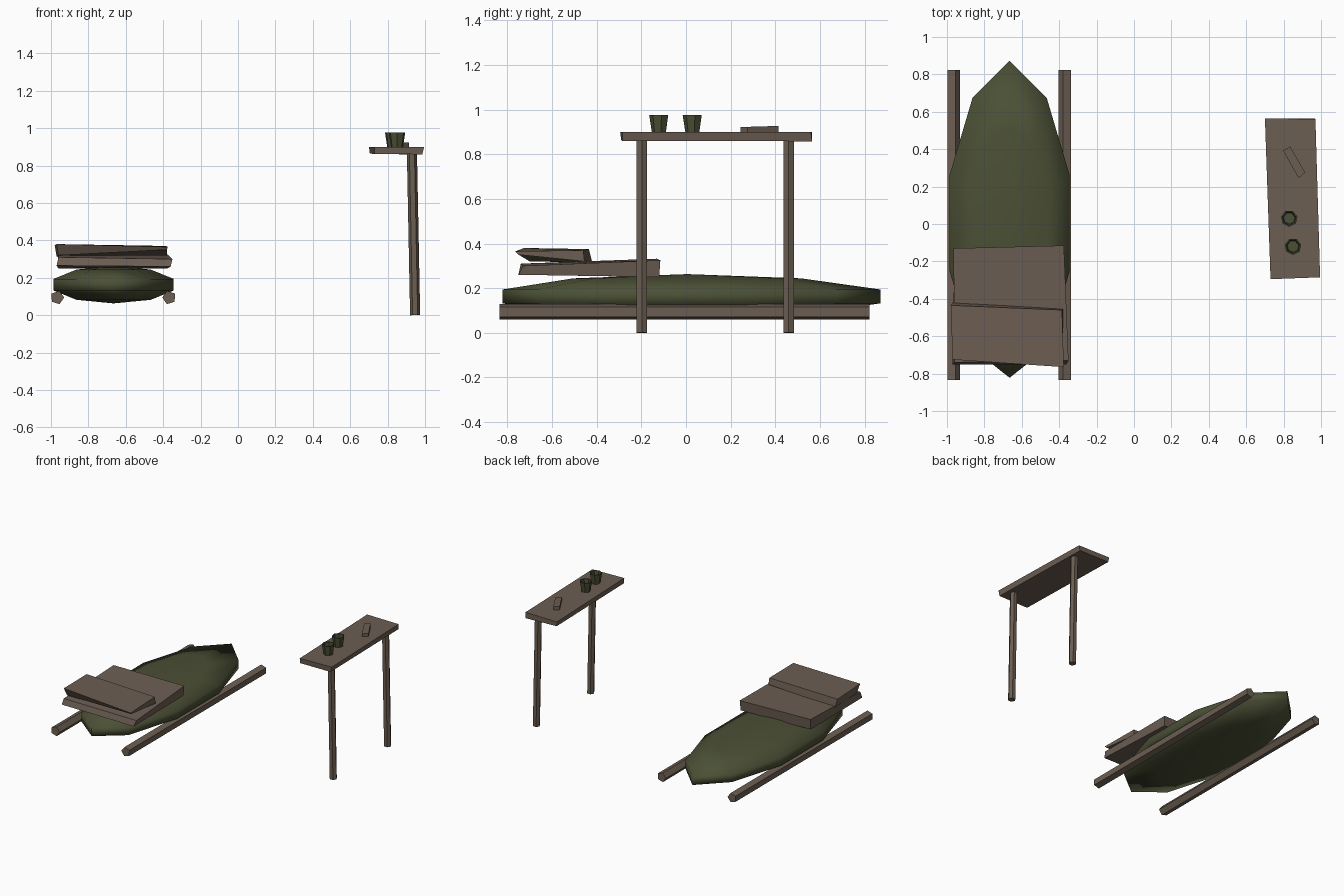
import bpy, bmesh, math
from mathutils import Matrix, Vector

if "Cube" in bpy.data.objects:
    bpy.data.objects.remove(bpy.data.objects["Cube"])


def material(name, rgb):
    m = bpy.data.materials.new(name)
    m.diffuse_color = (*rgb, 1)
    m.use_nodes = True
    m.node_tree.nodes["Principled BSDF"].inputs["Base Color"].default_value = m.diffuse_color
    return m


WOOD = material("weathered_wood", (0.15, 0.112, 0.085))
CLOTH = material("olive_cloth", (0.07, 0.08, 0.036))


def finish(name, bm, mat, smooth=False):
    bmesh.ops.recalc_face_normals(bm, faces=bm.faces)
    me = bpy.data.meshes.new(name)
    for f in bm.faces:
        f.smooth = smooth
    bm.to_mesh(me)
    bm.free()
    me.materials.append(mat)
    ob = bpy.data.objects.new(name, me)
    bpy.context.collection.objects.link(ob)
    return ob


def slab(name, bottom, top, mat):
    """Slightly crooked board from four bottom and four top corners."""
    bm = bmesh.new()
    b = [bm.verts.new(p) for p in bottom]
    t = [bm.verts.new(p) for p in top]
    bm.faces.new(b[::-1])
    bm.faces.new(t)
    for i in range(4):
        j = (i + 1) % 4
        bm.faces.new((b[i], b[j], t[j], t[i]))
    return finish(name, bm, mat)


def rod(name, start, end, r1, r2, sides, mat, hollow=0, turn=0):
    """Tapered rod between two points, optionally hollowed at the far end."""
    a, b = Vector(start), Vector(end)
    d = b - a
    bm = bmesh.new()
    bmesh.ops.create_cone(bm, cap_ends=True, segments=sides, radius1=r1,
                          radius2=r2, depth=d.length)
    if hollow:
        bm.faces.ensure_lookup_table()
        cap = max(bm.faces, key=lambda f: f.calc_center_median().z)
        bmesh.ops.inset_region(bm, faces=[cap], thickness=0.008)
        low = bmesh.ops.inset_region(bm, faces=[cap], thickness=0.006)
        for v in cap.verts:
            v.co.z -= hollow
    rot = d.to_track_quat('Z', 'Y').to_matrix().to_4x4()
    bm.transform(Matrix.Translation((a + b) / 2) @ rot @ Matrix.Rotation(turn, 4, 'Z'))
    return finish(name, bm, mat)


# Stretcher poles
for side, x in (("left", -0.966), ("right", -0.368)):
    rod(side + "_pole", (x, -0.835, 0.094), (x, 0.823, 0.094),
        0.037, 0.037, 5, WOOD, turn=0.3 if side == "left" else -0.3)

# Stuffed bedroll: a low flattened sphere
bm = bmesh.new()
bmesh.ops.create_uvsphere(bm, u_segments=10, v_segments=5, radius=1)
bm.transform(Matrix.Translation((-0.665, 0.005, 0.163)) @ Matrix.Diagonal((0.355, 0.87, 0.1, 1)))
for v in bm.verts:
    if v.co.y > 0.7 and v.co.x < -0.665:
        v.co.y += 0.04
finish("bedroll", bm, CLOTH, True)

# Folded blankets
slab("lower_blanket",
     [(-0.97, -0.75, 0.265), (-0.36, -0.75, 0.26), (-0.38, -0.12, 0.25), (-0.96, -0.14, 0.25)],
     [(-0.96, -0.74, 0.31), (-0.35, -0.73, 0.30), (-0.375, -0.115, 0.325), (-0.965, -0.13, 0.332)], WOOD)
slab("upper_blanket",
     [(-0.96, -0.70, 0.32), (-0.38, -0.75, 0.35), (-0.38, -0.455, 0.32), (-0.97, -0.42, 0.315)],
     [(-0.97, -0.725, 0.38), (-0.375, -0.765, 0.365), (-0.385, -0.46, 0.37), (-0.98, -0.435, 0.375)], WOOD)

# Shelf table
slab("table_top",
     [(0.73, -0.29, 0.862), (0.985, -0.285, 0.86), (0.965, 0.565, 0.858), (0.705, 0.56, 0.864)],
     [(0.73, -0.295, 0.90), (0.995, -0.285, 0.90), (0.97, 0.56, 0.90), (0.70, 0.565, 0.90)], WOOD)
for end, y in (("front", -0.198), ("back", 0.46)):
    rod(end + "_leg", (0.947, y, 0), (0.93, y, 0.865), 0.027, 0.027, 6, WOOD)

# Cups and a small box on the table
for i, (x, y) in enumerate(((0.83, 0.03), (0.85, -0.12))):
    rod(f"cup_{i + 1}", (x, y, 0.899), (x, y, 0.976), 0.033, 0.045, 7, CLOTH, hollow=0.06)
base = [(0.88, 0.245), (0.915, 0.275), (0.835, 0.415), (0.797, 0.392)]
slab("small_box", [(x, y, 0.899) for x, y in base],
     [(x, y, 0.922 + 0.03 * (y - 0.25)) for x, y in base], WOOD)
